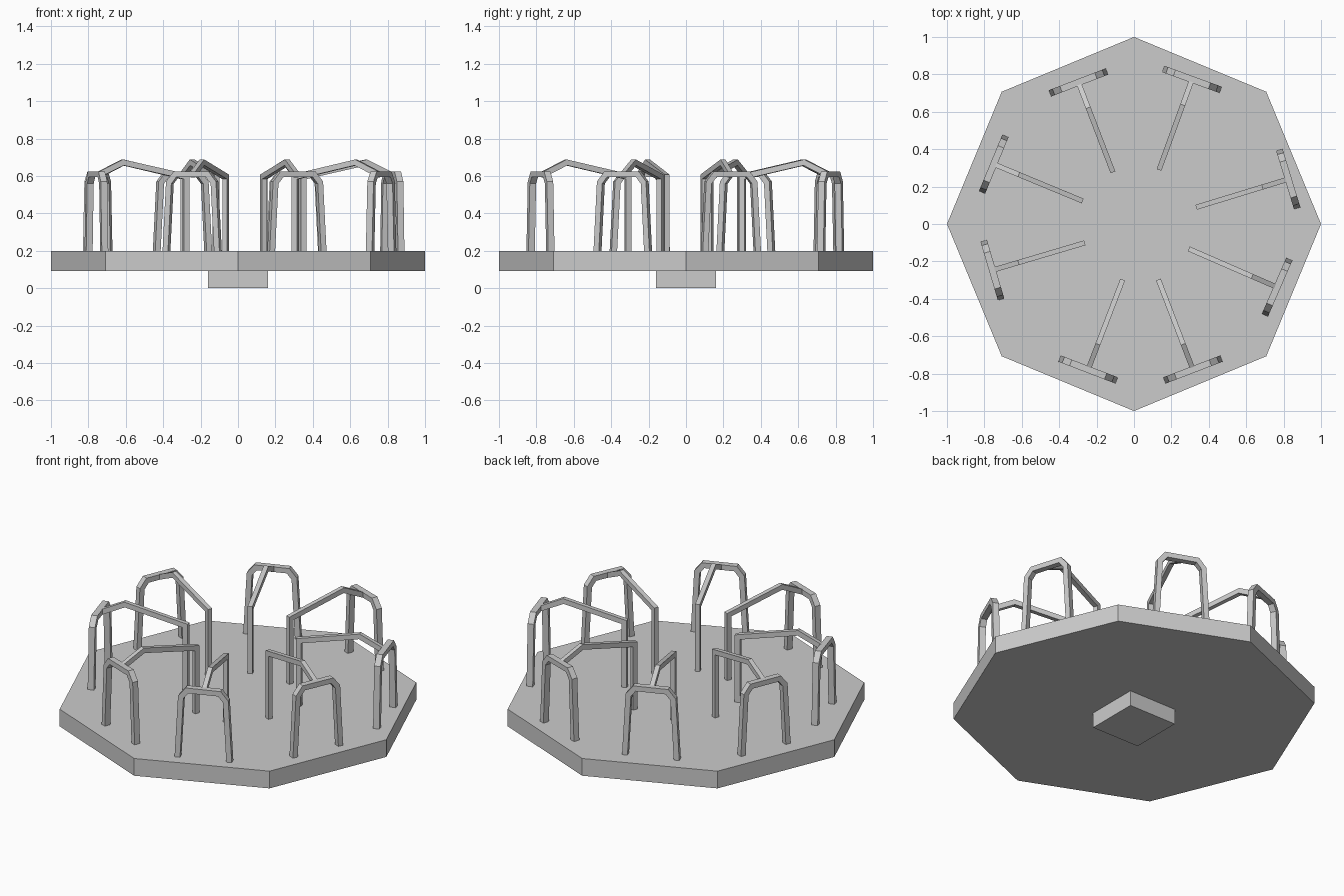
import bpy, bmesh
from math import radians, pi
from mathutils import Vector, Matrix

if "Cube" in bpy.data.objects:
    bpy.data.objects.remove(bpy.data.objects["Cube"])


def add_object(name, bm, matrix=None):
    bmesh.ops.recalc_face_normals(bm, faces=bm.faces[:])
    mesh = bpy.data.meshes.new(name)
    bm.to_mesh(mesh)
    bm.free()
    obj = bpy.data.objects.new(name, mesh)
    bpy.context.collection.objects.link(obj)
    if matrix:
        obj.matrix_world = matrix
    return obj


def inset_path(path, t):
    """Mitred parallel copy of a 2D path, on its right-hand side."""
    pts = [Vector(p) for p in path]
    dirs = [(b - a).normalized() for a, b in zip(pts, pts[1:])]
    norms = [Vector((d.y, -d.x)) for d in dirs]
    out = []
    for i, p in enumerate(pts):
        a, b = norms[max(i - 1, 0)], norms[min(i, len(norms) - 1)]
        m = (a + b).normalized()
        out.append(p + m * t / m.dot(a))
    return out


def bent_bar(name, path, thick, width, place, matrix):
    """Square bar following the outer path, mitred at every bend."""
    bm = bmesh.new()
    rings = []
    for o, i in zip(path, inset_path(path, thick)):
        rings.append([bm.verts.new(place(p[0], s * width / 2, p[1]))
                      for p, s in ((o, -1), (o, 1), (i, 1), (i, -1))])
    for a, b in zip(rings, rings[1:]):
        for k in range(4):
            n = (k + 1) % 4
            bm.faces.new((a[k], a[n], b[n], b[k]))
    bm.faces.new(rings[0])
    bm.faces.new(rings[-1])
    add_object(name, bm, matrix)


# Octagonal platform
bm = bmesh.new()
bmesh.ops.create_cone(bm, cap_ends=True, segments=8, radius1=1, radius2=1,
                      depth=0.105, matrix=Matrix.Translation((0, 0, 0.1455)))
xs = max(bm.verts, key=lambda v: v.co.x).co
if abs(xs.y) > 0.1:  # make sure a corner points along x
    bmesh.ops.rotate(bm, verts=bm.verts[:], matrix=Matrix.Rotation(pi / 8, 3, 'Z'))
add_object("platform", bm)

# Square foot under the platform
bm = bmesh.new()
bmesh.ops.create_cube(bm, size=1, matrix=Matrix.Translation((0, 0, 0.0475))
                      @ Matrix.Diagonal((0.32, 0.32, 0.095, 1)))
add_object("base_block", bm)

# Handrails: x, y of the arch centre and outward angle
rails = [(0.31, 0.773, 70), (0.825, 0.24, 17), (0.765, -0.338, -23.5),
         (0.315, -0.778, -69), (-0.245, -0.778, -111), (-0.757, -0.247, 196.5),
         (-0.75, 0.32, 157.5), (-0.297, 0.757, 111)]
half = [(-0.163, 0.195), (-0.143, 0.57), (-0.1, 0.624)]
arch = half + [(-u, z) for u, z in reversed(half)]
spine = [(-0.515, 0.195), (-0.515, 0.607), (-0.145, 0.688), (0.0, 0.618)]

for n, (x, y, ang) in enumerate(rails, 1):
    m = Matrix.Translation((x, y, 0)) @ Matrix.Rotation(radians(ang), 4, 'Z')
    # outer arch runs across, inner rail runs toward the centre
    bent_bar(f"outer_arch_{n}", arch, 0.031, 0.036, lambda u, w, z: (w, u, z), m)
    bent_bar(f"inner_rail_{n}", spine, 0.03, 0.027, lambda u, w, z: (u, w, z), m)
